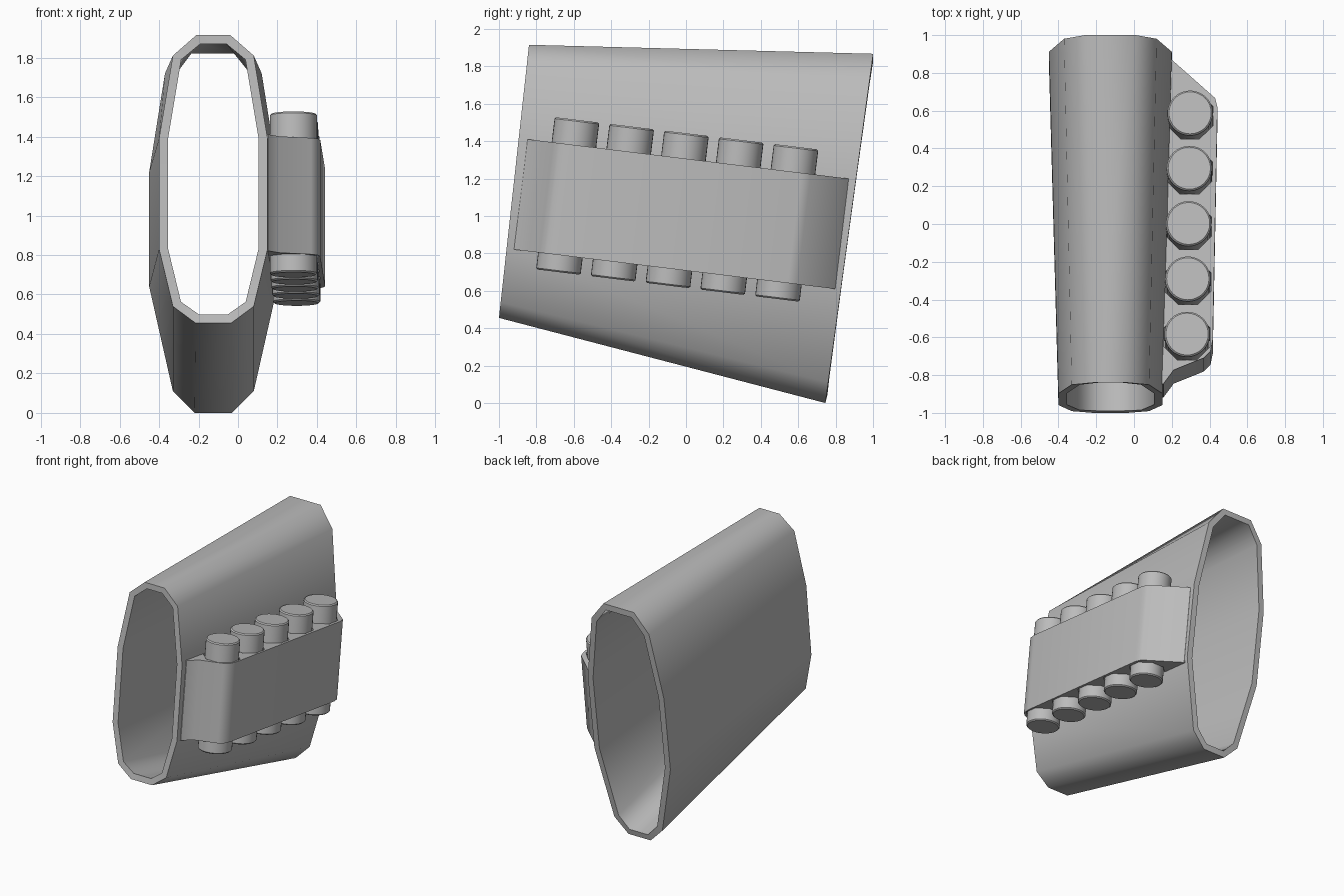
import bpy, bmesh, math
from mathutils import Matrix

cube = bpy.data.objects.get("Cube")
if cube:
    bpy.data.objects.remove(cube, do_unlink=True)

grey = bpy.data.materials.new("plain grey")
grey.use_nodes = True
grey.diffuse_color = (0.5, 0.5, 0.5, 1)
grey.node_tree.nodes["Principled BSDF"].inputs["Base Color"].default_value = (0.5, 0.5, 0.5, 1)

# Tilted frame shared by the carrier and its cartridges
TILT = Matrix.Translation((0, -0.025, 1.01)) @ Matrix.Rotation(math.radians(-7), 4, "X")


def add_object(name, bm):
    bmesh.ops.recalc_face_normals(bm, faces=bm.faces)
    mesh = bpy.data.meshes.new(name)
    bm.to_mesh(mesh)
    bm.free()
    obj = bpy.data.objects.new(name, mesh)
    bpy.context.collection.objects.link(obj)
    mesh.materials.append(grey)
    return obj


def smooth(obj, angle):
    bpy.ops.object.select_all(action="DESELECT")
    obj.select_set(True)
    bpy.context.view_layer.objects.active = obj
    bpy.ops.object.shade_smooth_by_angle(angle=math.radians(angle))


def apply_modifiers(obj):
    bpy.ops.object.select_all(action="DESELECT")
    obj.select_set(True)
    bpy.context.view_layer.objects.active = obj
    for mod in list(obj.modifiers):
        bpy.ops.object.modifier_apply(modifier=mod.name)


def cylinder(name, radius, depth, sides, matrix, bevel=0):
    bm = bmesh.new()
    bmesh.ops.create_cone(bm, cap_ends=True, segments=sides, radius1=radius,
                          radius2=radius, depth=depth)
    if bevel:
        rims = [e for e in bm.edges if abs(e.verts[0].co.z - e.verts[1].co.z) < 0.001]
        bmesh.ops.bevel(bm, geom=rims, offset=bevel, segments=1, affect="EDGES")
    bm.transform(matrix)
    return add_object(name, bm)


# Stock sleeve: two mirrored half outlines (half width, height), bridged
CENTRE_X = -0.125
front = [(0.085, 1.915), (0.205, 1.81), (0.275, 1.39), (0.275, 0.83), (0.205, 0.54), (0.09, 0.455)]
rear = [(0.13, 1.867), (0.245, 1.72), (0.325, 1.22), (0.325, 0.64), (0.205, 0.11), (0.095, 0)]


def ring(bm, half, y_at):
    outline = half + [(-w, z) for w, z in reversed(half)]
    return [bm.verts.new((CENTRE_X + w, y_at(z), z)) for w, z in outline]


bm = bmesh.new()
a = ring(bm, front, lambda z: -1 + (z - 0.455) * 0.11)
b = ring(bm, rear, lambda z: 0.745 + 0.137 * z)
for i in range(len(a)):
    j = (i + 1) % len(a)
    bm.faces.new((a[i], a[j], b[j], b[i]))
sleeve = add_object("stock_sleeve", bm)
wall = sleeve.modifiers.new("wall", "SOLIDIFY")
wall.thickness = 0.045
wall.offset = -1
wall.use_even_offset = True
apply_modifiers(sleeve)
smooth(sleeve, 62)

# Cartridge carrier: side profile extruded along the tilted height
profile = [(0.13, -0.865), (0.155, -0.865), (0.21, -0.79), (0.37, -0.725), (0.405, -0.69),
           (0.417, -0.63), (0.442, 0.61), (0.43, 0.66), (0.2, 0.865), (0.175, 0.865)]
bm = bmesh.new()
base = bm.faces.new([bm.verts.new((x, y, -0.297)) for x, y in profile])
top = bmesh.ops.extrude_face_region(bm, geom=[base])["geom"]
bmesh.ops.translate(bm, vec=(0, 0, 0.594), verts=[v for v in top if isinstance(v, bmesh.types.BMVert)])
bm.transform(TILT)
carrier = add_object("cartridge_carrier", bm)

# Five cartridges in octagonal loops
for i in range(5):
    spot = TILT @ Matrix.Translation((0.281 + 0.004 * i, -0.025 + 0.295 * (i - 2), 0.022))
    octagon = spot @ Matrix.Rotation(math.pi / 8, 4, "Z")
    cutter = cylinder("loop_cutter", 0.132, 1, 8, octagon)
    cutter.hide_render = True
    hole = carrier.modifiers.new("loop", "BOOLEAN")
    hole.operation = "DIFFERENCE"
    hole.solver = "EXACT"
    hole.object = cutter
    apply_modifiers(carrier)
    bpy.data.objects.remove(cutter, do_unlink=True)
    cartridge = cylinder(f"cartridge_{i + 1}", 0.12, 0.82, 32, spot, 0.008)
    smooth(cartridge, 30)
smooth(carrier, 40)
